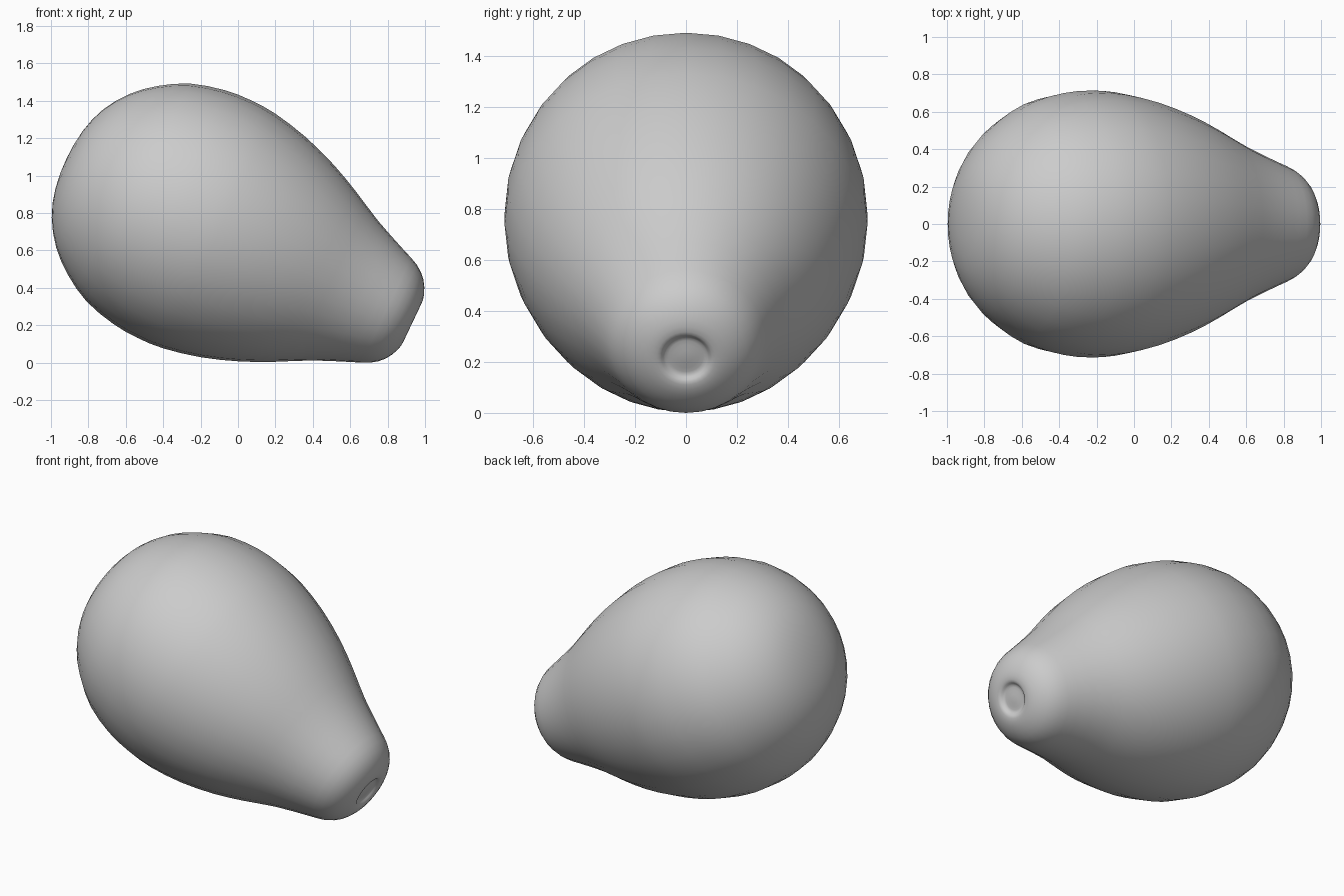
import bpy, bmesh, math
from mathutils import Matrix, Vector

cube = bpy.data.objects.get("Cube")
if cube:
    bpy.data.objects.remove(cube)

SEGMENTS = 32
SUBSTEPS = 2

# Flat grey skin
skin = bpy.data.materials.new("plain_grey")
skin.use_nodes = True
skin.diffuse_color = (0.6, 0.6, 0.6, 1)
skin.node_tree.nodes["Principled BSDF"].inputs["Base Color"].default_value = skin.diffuse_color

# Half outline: (distance along the axis, radius), round base to narrow tip
outline = [
    (-0.705, 0), (-0.69, 0.17), (-0.641, 0.32), (-0.55, 0.455), (-0.43, 0.56),
    (-0.28, 0.645), (-0.1, 0.692), (0.05, 0.704), (0.2, 0.695), (0.4, 0.652),
    (0.6, 0.582), (0.77, 0.503), (0.945, 0.412), (1.13, 0.333), (1.23, 0.29),
    (1.295, 0.235), (1.333, 0.165), (1.342, 0.115), (1.335, 0.095),
    (1.322, 0.08), (1.322, 0.05), (1.326, 0),
]


def smooth_path(points, steps):
    """Catmull-Rom subdivision of the outline."""
    pts = [Vector(p) for p in points]
    # mirror the neighbours across the axis so both poles stay round
    first, last = (Vector((p.x, -p.y)) for p in (pts[1], pts[-2]))
    pts = [first] + pts + [last]
    path = []
    for a, b, c, d in zip(pts, pts[1:], pts[2:], pts[3:]):
        for i in range(steps):
            t = i / steps
            path.append(0.5 * (2 * b + (c - a) * t + (2 * a - 5 * b + 4 * c - d) * t**2
                               + (3 * b - a - 3 * c + d) * t**3))
    path.append(pts[-2])
    return path


# Pear-shaped body turned around its own axis, with a dimple at the tip
bm = bmesh.new()
verts = [bm.verts.new((max(p.y, 0), 0, p.x)) for p in smooth_path(outline, SUBSTEPS)]
edges = [bm.edges.new(pair) for pair in zip(verts, verts[1:])]
bmesh.ops.spin(bm, geom=verts + edges, cent=(0, 0, 0), axis=(0, 0, 1),
               angle=math.tau, steps=SEGMENTS, use_merge=True)
bmesh.ops.remove_doubles(bm, verts=bm.verts, dist=0.0005)
bmesh.ops.recalc_face_normals(bm, faces=bm.faces)

# Lay the body over so the tip points right and down
tilt = Matrix.Rotation(math.radians(90 + 25.4), 4, 'Y')
widen = Matrix.Diagonal((1, 1.013, 1, 1))
bm.transform(widen @ tilt)

# Rest on the ground, centred lengthwise
xs = [v.co.x for v in bm.verts]
low = min(v.co.z for v in bm.verts)
bmesh.ops.translate(bm, verts=bm.verts, vec=(-(min(xs) + max(xs)) / 2, 0, -low))

mesh = bpy.data.meshes.new("pear_body")
bm.to_mesh(mesh)
bm.free()
mesh.materials.append(skin)
body = bpy.data.objects.new("pear_body", mesh)
bpy.context.collection.objects.link(body)

bpy.ops.object.select_all(action='DESELECT')
body.select_set(True)
bpy.context.view_layer.objects.active = body
bpy.ops.object.shade_smooth()
